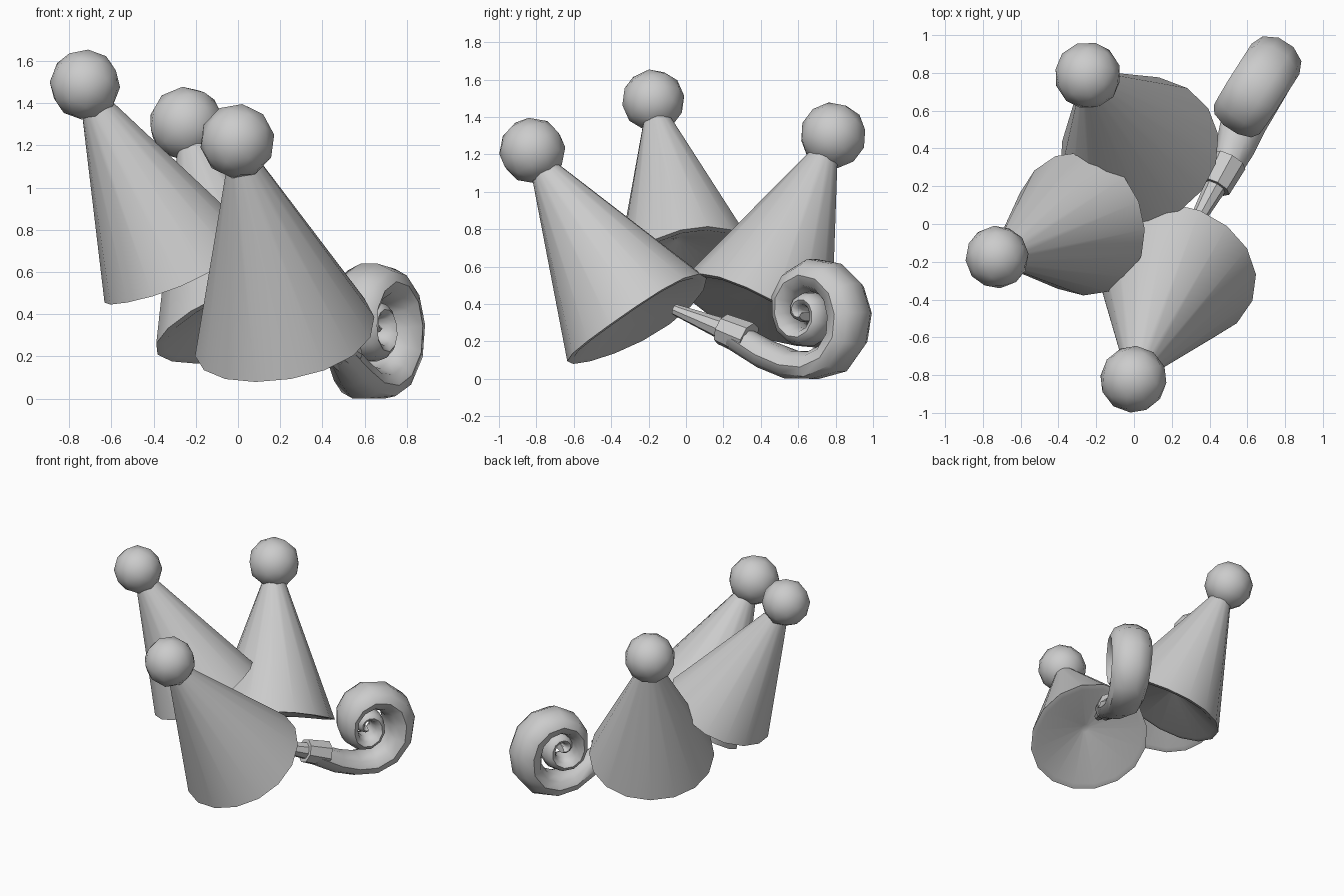
import bpy, bmesh, math
from mathutils import Vector

if "Cube" in bpy.data.objects:
    bpy.data.objects.remove(bpy.data.objects["Cube"])

grey = bpy.data.materials.new("plain grey")
grey.diffuse_color = (0.6, 0.6, 0.6, 1)
grey.use_nodes = True
grey.node_tree.nodes["Principled BSDF"].inputs["Base Color"].default_value = grey.diffuse_color


def finish(name, bm, angle):
    bmesh.ops.recalc_face_normals(bm, faces=bm.faces)
    me = bpy.data.meshes.new(name)
    bm.to_mesh(me)
    bm.free()
    me.materials.append(grey)
    ob = bpy.data.objects.new(name, me)
    bpy.context.collection.objects.link(ob)
    bpy.ops.object.select_all(action='DESELECT')
    bpy.context.view_layer.objects.active = ob
    ob.select_set(True)
    bpy.ops.object.shade_smooth_by_angle(angle=math.radians(angle))
    return ob


def skin(bm, rings):
    """Join rings of vertices with quads and cap both ends."""
    n = len(rings[0])
    for a, b in zip(rings, rings[1:]):
        for i in range(n):
            bm.faces.new((a[i], a[(i + 1) % n], b[(i + 1) % n], b[i]))
    bm.faces.new(rings[0])
    bm.faces.new(rings[-1])


def lathe(name, base, axis, profile, sides, angle, sag=0):
    """Revolve (radius, height) points round an axis; sag dips the rim's two sides."""
    z = axis.normalized()
    x = Vector((z.x, z.y, 0))
    x = (x - z * x.dot(z)).normalized()
    y = z.cross(x)
    bm = bmesh.new()
    rings = []
    for r, h in profile:
        ring = []
        for i in range(sides):
            a = 2 * math.pi * i / sides
            dip = sag * math.sin(a) ** 2 if h == 0 else 0
            ring.append(bm.verts.new(base + x * r * math.cos(a) + y * r * math.sin(a) + z * (h - dip)))
        rings.append(ring)
    skin(bm, rings)
    return finish(name, bm, angle)


# Party hats: cone with a shallow hollow underneath and a pompom at the tip
hats = [
    ("left", (-0.29, -0.005, 0.63), (-0.725, -0.175, 1.488), 0.385, 0.168),
    ("front", (0.215, -0.265, 0.32), (-0.003, -0.822, 1.22), 0.435, 0.178),
    ("back", (0.022, 0.385, 0.365), (-0.245, 0.787, 1.302), 0.435, 0.178),
]
for name, base, tip, r, ball in hats:
    base, tip = Vector(base), Vector(tip)
    axis = tip - base
    h = axis.length - 0.12
    lathe(name + "_hat_cone", base, axis,
          [(0.075, h), (r, 0), (r - 0.04, 0), (0.03, 0.13)], 16, 35, 0.035)
    bm = bmesh.new()
    bmesh.ops.create_icosphere(bm, subdivisions=2, radius=ball)
    q = axis.to_track_quat('Z', 'Y')
    for v in bm.verts:
        v.co = tip + q @ v.co
    finish(name + "_hat_pompom", bm, 40)

# Blower mouthpiece and collar
ring = Vector((0.47, 0.27, 0.235))
mouth = Vector((0.29, -0.06, 0.37))
d = ring - mouth
L = d.length
lathe("blower_mouthpiece", mouth, d, [(0.03, 0), (0.06, L - 0.08)], 8, 30)
lathe("blower_collar", mouth, d, [(0.085, L - 0.09), (0.095, L + 0.08)], 8, 30)

# Blower curl: flattened tube along a straight lead-in and then a tight spiral
C = Vector((0.625, 0.68, 0.345))
U = Vector((0.54, 0.842, 0))
W = Vector((0.842, -0.54, 0))
Z = Vector((0, 0, 1))
# keys: angle, radius, radial half thickness, half width, sideways drift, centre shift
keys = [(-114, 0.295, 0.08, 0.13, 0.03, 0), (-60, 0.27, 0.095, 0.14, 0.01, 0),
        (0, 0.23, 0.11, 0.15, 0, 0), (90, 0.21, 0.09, 0.15, 0, 0),
        (180, 0.155, 0.06, 0.14, 0.0, 0), (270, 0.13, 0.05, 0.115, 0.01, -0.02),
        (360, 0.09, 0.045, 0.10, 0.01, -0.03), (450, 0.065, 0.04, 0.09, 0.01, -0.03),
        (630, 0.025, 0.025, 0.08, 0.01, -0.03)]
path = [(-0.43, 0.105, -0.12, 0.075, 0.07), (-0.26, 0.065, -0.215, 0.08, 0.11)]
for a, b in zip(keys, keys[1:]):
    steps = max(1, round((b[0] - a[0]) / 30))
    for k in range(steps + (b is keys[-1])):
        t = k / steps
        ang, rad, hr, hw, w, sh = [x + (y - x) * t for x, y in zip(a, b)]
        ang = math.radians(ang)
        path.append((rad * math.cos(ang) + sh, w, rad * math.sin(ang) - sh * 0.4, hr, hw))
pts = [C + U * s + W * w + Z * z for s, w, z, _, _ in path]
bm = bmesh.new()
rings = []
for i, p in enumerate(pts):
    t = pts[min(i + 1, len(pts) - 1)] - pts[max(i - 1, 0)]
    n = W.cross(t).normalized()
    hr, hw = path[i][3:]
    rings.append([bm.verts.new(p + n * hr * math.sin(k * math.pi / 5)
                               + W * hw * math.cos(k * math.pi / 5)) for k in range(10)])
skin(bm, rings)
# rest the curl on the ground
for v in bm.verts:
    v.co.z = max(v.co.z, 0.0)
finish("blower_curl", bm, 40)
